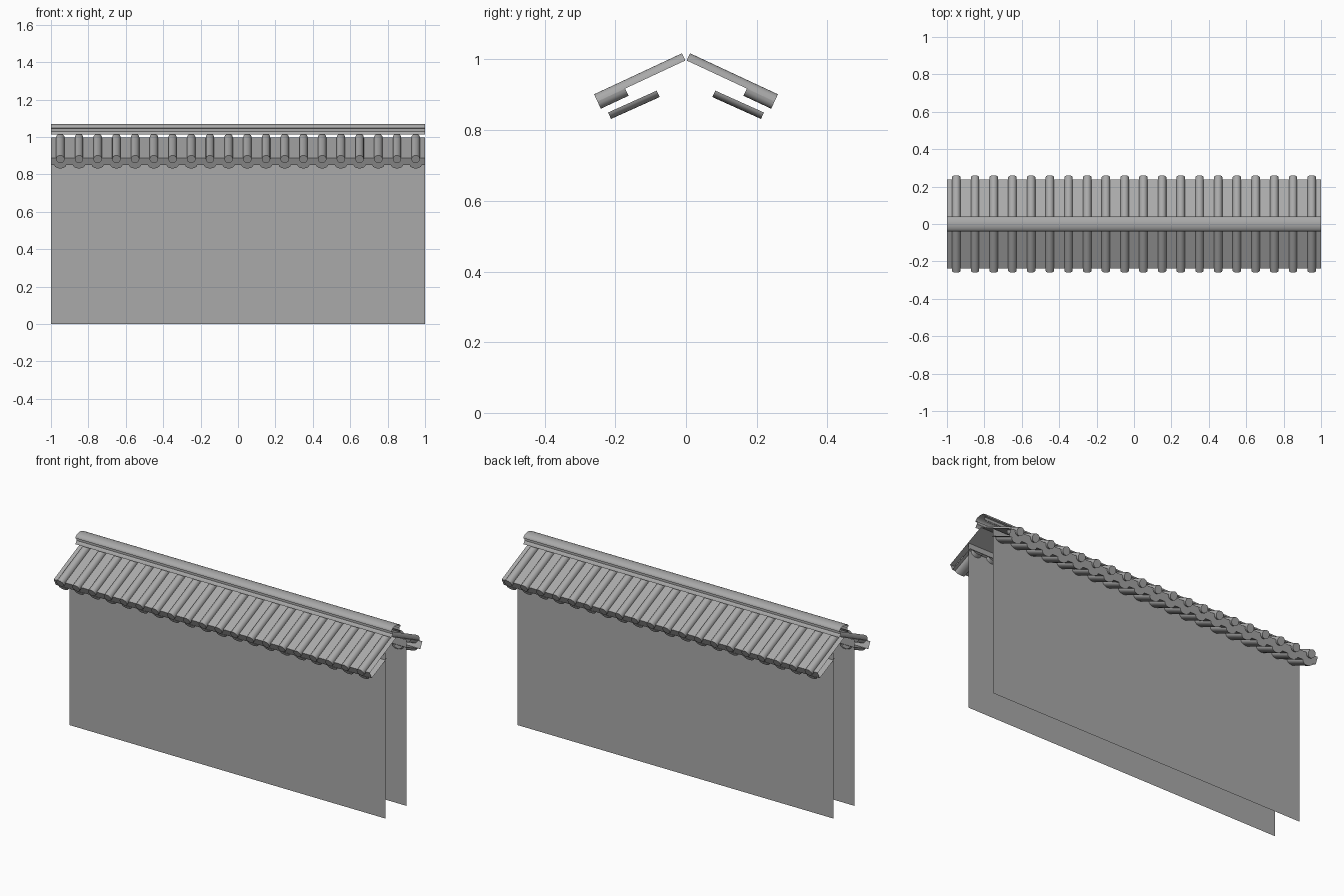
import bpy
import bmesh
from math import sin, cos, pi, radians

cube = bpy.data.objects.get("Cube")
if cube:
    bpy.data.objects.remove(cube, do_unlink=True)

grey = bpy.data.materials.new("stone grey")
grey.use_nodes = True
colour = (0.4, 0.4, 0.4, 1)
grey.diffuse_color = colour
grey.node_tree.nodes["Principled BSDF"].inputs["Base Color"].default_value = colour

PITCH = radians(25)
APEX = 0.998
TUBE_R = 0.0225
EAVE = 0.2615
columns = [-0.95 + 0.1 * i for i in range(20)]


def on_slope(side, x, u, v):
    """u runs down the slope from the ridge, v is the height above it."""
    y = side * (u * cos(PITCH) + v * sin(PITCH))
    return (x, y, APEX - u * sin(PITCH) + v * cos(PITCH))


def strip(bm, start, end, cap_end=False):
    """Skin two matching rows of points, optionally closing the second row."""
    a = [bm.verts.new(p) for p in start]
    b = [bm.verts.new(p) for p in end]
    for i in range(len(a) - 1):
        bm.faces.new((a[i], a[i + 1], b[i + 1], b[i]))
    if cap_end:
        bm.faces.new(b)


def finish(name, bm, smooth=True):
    bmesh.ops.remove_doubles(bm, verts=bm.verts, dist=0.0001)
    bmesh.ops.recalc_face_normals(bm, faces=bm.faces)
    mesh = bpy.data.meshes.new(name)
    bm.to_mesh(mesh)
    bm.free()
    mesh.materials.append(grey)
    obj = bpy.data.objects.new(name, mesh)
    bpy.context.collection.objects.link(obj)
    if smooth:
        bpy.ops.object.select_all(action="DESELECT")
        obj.select_set(True)
        bpy.context.view_layer.objects.active = obj
        bpy.ops.object.shade_smooth_by_angle(angle=radians(40))
    return obj


def arc(x, rx, rv, base, a0, a1, steps=10):
    angles = [a0 + (a1 - a0) * i / steps for i in range(steps + 1)]
    return [(x + rx * cos(a), base + rv * sin(a)) for a in angles]


for label, side in (("front", -1), ("back", 1)):
    # Wall face
    bm = bmesh.new()
    y = side * 0.095
    corners = [(-1, y, 0), (1, y, 0), (1, y, 0.95), (-1, y, 0.95)]
    bm.faces.new([bm.verts.new(c) for c in (corners if side < 0 else corners[::-1])])
    mesh = bpy.data.meshes.new(label + "_wall")
    bm.to_mesh(mesh)
    bm.free()
    mesh.materials.append(grey)
    wall = bpy.data.objects.new(label + "_wall", mesh)
    bpy.context.collection.objects.link(wall)

    # Roof bed: upper slope, eave edge and soffit
    bm = bmesh.new()
    section = [(0, 0), (EAVE, 0), (EAVE, -0.041), (0.1115, -0.043)]
    strip(bm, *[[on_slope(side, x, u, v) for u, v in section] for x in (-1, 1)])
    finish(label + "_roof_bed", bm, smooth=False)

    # Round cover tiles with closed lower ends
    bm = bmesh.new()
    for x in columns:
        for a0, a1, top in ((0, pi, 0.002), (pi, 2 * pi, 0.19)):
            ring = arc(x, TUBE_R, TUBE_R, 0, a0, a1)
            strip(bm, [on_slope(side, px, top, v) for px, v in ring],
                  [on_slope(side, px, 0.2765, v) for px, v in ring], True)
    finish(label + "_cover_tiles", bm)

    # Drip tiles bulging below the soffit
    bm = bmesh.new()
    for x in columns:
        ring = arc(x, 0.032, 0.02, -0.041, pi, 2 * pi)
        strip(bm, [on_slope(side, px, 0.1115, v - 0.002) for px, v in ring],
              [on_slope(side, px, EAVE + 0.001, v) for px, v in ring], True)
    finish(label + "_drip_tiles", bm)

# Ridge: rounded hood over a narrow neck and a flared foot
half = [(0.04, 1.013), (0.037, 1.022), (0.029, 1.03), (0.029, 1.045), (0.04, 1.047)]
hood = arc(0, 0.04, 0.021, 1.049, 0, pi)
profile = half + hood + [(-y, z) for y, z in reversed(half)]
bm = bmesh.new()
strip(bm, *[[(x, y, z) for y, z in profile] for x in (-1, 1)])
finish("ridge", bm)
